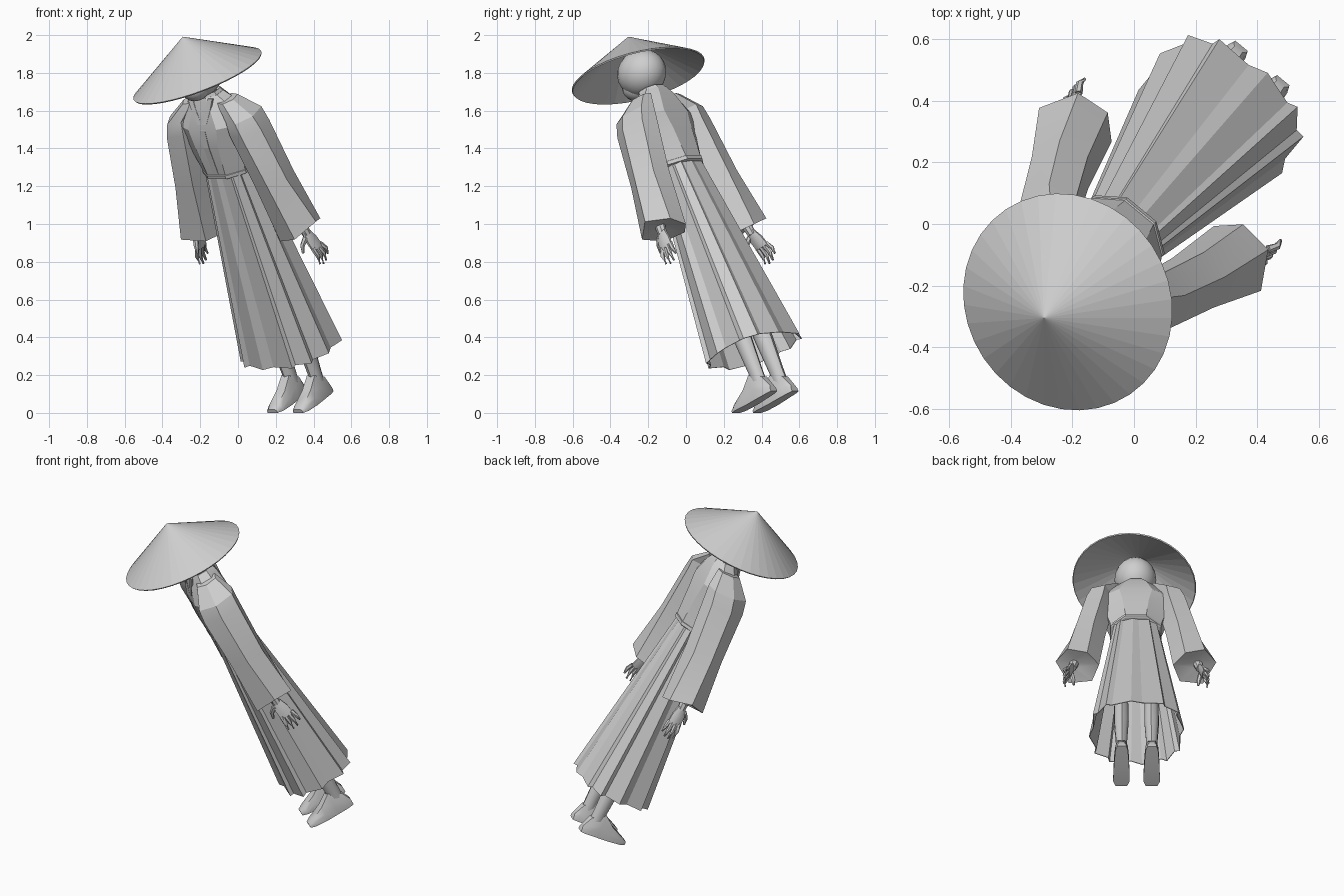
import bpy, bmesh, math
from mathutils import Matrix, Vector

if "Cube" in bpy.data.objects:
    bpy.data.objects.remove(bpy.data.objects["Cube"])

# one plain grey clay
GREY = (0.62, 0.62, 0.62, 1)
clay = bpy.data.materials.new("plain grey")
clay.use_nodes = True
clay.diffuse_color = GREY
clay.node_tree.nodes["Principled BSDF"].inputs["Base Color"].default_value = GREY

# the figure is built upright, facing -y, then turned and leaned forward
BODY = (Matrix.Translation((0.348, 0.439, 0.06))
        @ Matrix.Rotation(math.radians(-39.5), 4, 'Z')
        @ Matrix.Rotation(math.radians(27), 4, 'X'))


def finish(bm, name, matrix=BODY, shell=0, angle=0):
    bmesh.ops.recalc_face_normals(bm, faces=bm.faces)
    mesh = bpy.data.meshes.new(name)
    bm.to_mesh(mesh)
    bm.free()
    mesh.materials.append(clay)
    obj = bpy.data.objects.new(name, mesh)
    bpy.context.collection.objects.link(obj)
    obj.matrix_world = matrix
    if shell:
        mod = obj.modifiers.new("shell", 'SOLIDIFY')
        mod.thickness = shell
    if angle:
        bpy.ops.object.select_all(action='DESELECT')
        obj.select_set(True)
        bpy.context.view_layer.objects.active = obj
        bpy.ops.object.shade_smooth_by_angle(angle=math.radians(angle))
    return obj


def ring(x, y, z, rx, ry, n=8, phase=22.5):
    pts = []
    for i in range(n):
        a = math.radians(phase) + math.tau * i / n
        pts.append((x + rx * math.cos(a), y + ry * math.sin(a), z))
    return pts


def loft(name, rings, caps=True, **kw):
    bm = bmesh.new()
    rows = [[bm.verts.new(p) for p in r] for r in rings]
    for a, b in zip(rows, rows[1:]):
        for i in range(len(a)):
            j = (i + 1) % len(a)
            bm.faces.new((a[i], a[j], b[j], b[i]))
    if caps:
        bm.faces.new(rows[0])
        bm.faces.new(rows[-1])
    return finish(bm, name, **kw)


def tube(name, path, radii, n=6, **kw):
    rings = []
    pts = [Vector(p) for p in path]
    for i, p in enumerate(pts):
        d = pts[min(i + 1, len(pts) - 1)] - pts[max(i - 1, 0)]
        q = d.to_track_quat('Z', 'Y')
        rings.append([p + q @ Vector(c) for c in ring(0, 0, 0, radii[i], radii[i], n)])
    return loft(name, rings, **kw)


def ball(name, centre, size):
    bm = bmesh.new()
    bmesh.ops.create_uvsphere(bm, u_segments=20, v_segments=12, radius=1)
    bmesh.ops.scale(bm, vec=size, verts=bm.verts)
    bmesh.ops.translate(bm, vec=centre, verts=bm.verts)
    return finish(bm, name, angle=60)


# wide conical hat, tipped on its own axis
axis = Vector((-0.345, -0.232, 0.91)).normalized()
hat_matrix = Matrix.Translation((-0.215, -0.253, 1.787)) @ axis.to_track_quat('Z', 'Y').to_matrix().to_4x4()
bm = bmesh.new()
bmesh.ops.create_cone(bm, cap_ends=False, segments=36, radius1=0.362, radius2=0, depth=0.225)
bmesh.ops.remove_doubles(bm, verts=bm.verts, dist=0.0001)
bmesh.ops.translate(bm, vec=(0, 0, 0.1125), verts=bm.verts)
finish(bm, "straw_hat", matrix=hat_matrix, shell=0.008)

# head and neck
ball("head", (0, 0.012, 1.945), (0.122, 0.138, 0.125))
ball("jaw", (0, -0.05, 1.895), (0.08, 0.08, 0.075))
tube("neck", [(0, 0.035, 1.76), (0, 0.015, 1.9)], [0.055, 0.055], n=12, angle=40)

# jacket body with broad flat back and sloping shoulders
loft("jacket", [
    ring(0, 0.012, 1.385, 0.155, 0.125),
    ring(0, 0.01, 1.56, 0.2, 0.13),
    ring(0, 0.015, 1.665, 0.25, 0.125),
    ring(0, 0.03, 1.775, 0.15, 0.095),
    ring(0, 0.033, 1.82, 0.09, 0.075),
], angle=20)

# raised collar and thin waist belt
loft("collar", [ring(0, 0.033, 1.81, 0.092, 0.078),
                ring(0, 0.03, 1.838, 0.078, 0.068)], caps=False, shell=0.012)
loft("belt", [ring(0, 0.012, z, r, r * 0.81) for z, r in
              ((1.372, 0.15), (1.376, 0.16), (1.395, 0.161), (1.4, 0.15))])


# folded front edges of the jacket
def strip(name, path, width):
    bm = bmesh.new()
    rows = [[bm.verts.new((x + s * width, y, z)) for s in (-0.5, 0.5)] for x, y, z in path]
    for a, b in zip(rows, rows[1:]):
        bm.faces.new((a[0], a[1], b[1], b[0]))
    finish(bm, name, shell=0.012)


strip("front_band", [(0, -0.106, 1.4), (0, -0.113, 1.56), (0, -0.103, 1.66)], 0.035)
for side, label in ((1, "left"), (-1, "right")):
    strip(label + "_lapel", [(0, -0.103, 1.655), (side * 0.045, -0.068, 1.755),
                             (side * 0.068, -0.042, 1.82)], 0.032)


# pleated skirt: each fold is a wide panel with a narrow step behind it
def squarish(v):
    return math.copysign(abs(v) ** 0.72, v)


waist, hem = [], []
for i in range(12):
    for step, dip in ((-3, 1.0), (3, 0.92)):
        a = math.radians(i * 30 + step)
        c, s = squarish(math.cos(a)), squarish(math.sin(a))
        waist.append((0.135 * dip * c, 0.012 + 0.104 * dip * s, 1.39))
        hem.append((0.277 * dip * c, 0.03 + 0.222 * dip * s, 0.285 + (1 - dip) * 0.1))
loft("pleated_skirt", [waist, hem], caps=False, shell=0.004)

# limbs, mirrored left and right
for side, label in ((1, "left"), (-1, "right")):
    def m(x, y, z):
        return (side * x, y, z)

    def mring(*args, **kw):
        return [m(*p) for p in ring(*args, **kw)]

    # wide sleeve, its slanted cuff closed in around the wrist
    hexagon = dict(n=6, phase=-10)
    cuff = [m(*p) for p in ((0.467, 0.018, 1.06), (0.4, 0.131, 1.022), (0.285, 0.128, 0.99),
                            (0.215, 0.05, 0.98), (0.255, -0.065, 0.985), (0.39, -0.1, 1.013))]
    loft(label + "_sleeve", [
        mring(0.12, 0.03, 1.785, 0.05, 0.07, **hexagon),
        mring(0.205, 0.022, 1.695, 0.08, 0.125, **hexagon),
        mring(0.222, 0.015, 1.62, 0.098, 0.128, **hexagon),
        mring(0.28, 0.015, 1.32, 0.105, 0.118, **hexagon),
        cuff,
        mring(0.365, 0.025, 1.03, 0.035, 0.035, **hexagon),
    ], angle=20)

    # hand: wrist, palm, four fingers and thumb
    tube(label + "_wrist", [m(0.355, 0.02, 1.06), m(0.372, 0.025, 0.98)], [0.03, 0.024], n=8, angle=40)
    loft(label + "_palm", [
        mring(0.37, 0.025, 1.0, 0.018, 0.024),
        mring(0.385, 0.03, 0.95, 0.018, 0.042),
        mring(0.4, 0.038, 0.895, 0.014, 0.044),
    ], angle=40)
    for k in range(4):
        y = 0.006 + 0.022 * k
        drop = (0.0, 0.012, 0.006, -0.02)[k]
        tube(label + "_finger", [m(0.398, y, 0.905), m(0.416, y + 0.004 * k, 0.86 - drop / 2),
                                 m(0.412, y + 0.006 * k, 0.815 - drop)],
             [0.013, 0.012, 0.006], angle=50)
    tube(label + "_thumb", [m(0.378, 0.0, 0.975), m(0.365, -0.03, 0.94), m(0.362, -0.04, 0.9)],
         [0.016, 0.013, 0.006], angle=50)

    # leg
    loft(label + "_leg", [
        mring(0.088, 0.05, 0.55, 0.042, 0.05, n=10),
        mring(0.088, 0.055, 0.35, 0.044, 0.052, n=10),
        mring(0.088, 0.055, 0.15, 0.034, 0.042, n=10),
        mring(0.088, 0.05, 0.06, 0.034, 0.045, n=10),
    ], angle=40)

    # shoe: sections from heel to toe
    sections = []
    for y, half, low, high in ((0.122, 0.026, 0.0, 0.035), (0.095, 0.036, 0.0, 0.1),
                               (0.02, 0.042, 0.003, 0.145), (-0.05, 0.046, 0.005, 0.09),
                               (-0.13, 0.048, 0.012, 0.052), (-0.163, 0.034, 0.016, 0.036)):
        top = half * 0.62
        mid = low + (high - low) * 0.5
        sections.append([m(0.088 + dx, y, z) for dx, z in (
            (-half, low), (half, low), (half, mid), (top, high), (-top, high), (-half, mid))])
    loft(label + "_shoe", sections, angle=45)
